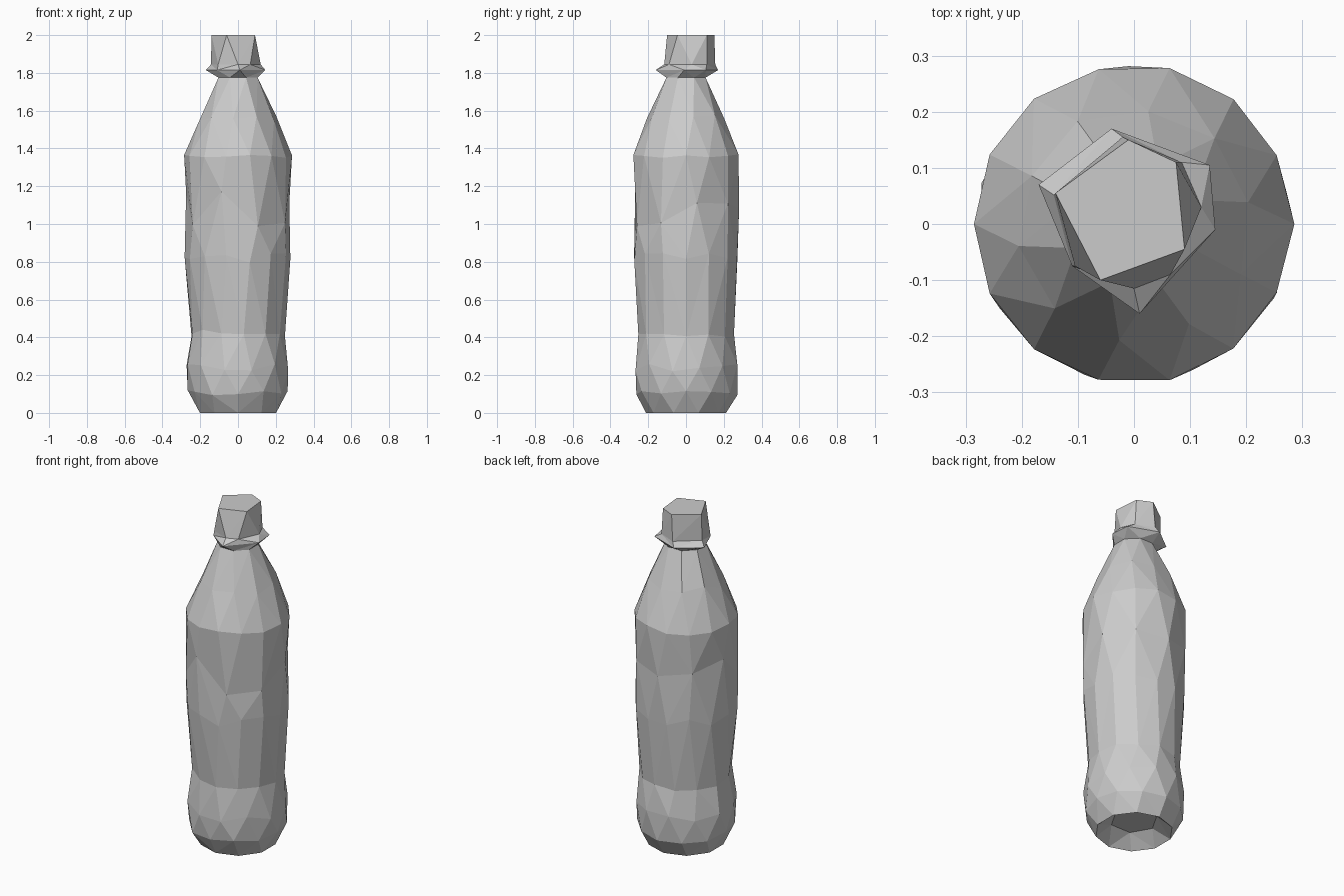
import bpy, bmesh, random
from math import cos, sin, atan2, pi, tau

random.seed(4)
if "Cube" in bpy.data.objects:
    bpy.data.objects.remove(bpy.data.objects["Cube"], do_unlink=True)

grey = bpy.data.materials.new("plain grey")
grey.use_nodes = True
COLOUR = (0.6, 0.6, 0.6, 1)
grey.diffuse_color = COLOUR
grey.node_tree.nodes["Principled BSDF"].inputs["Base Color"].default_value = COLOUR


def circle(z, r, n, turn=0.0, wobble_z=0.0, wobble_r=0.0):
    """Irregular polygon ring; turn is in steps of one side."""
    pts = []
    for i in range(n):
        a = tau * (i + turn) / n
        rr = r + random.uniform(-wobble_r, wobble_r)
        pts.append((rr * cos(a), rr * sin(a), z + random.uniform(-wobble_z, wobble_z)))
    return pts


def polygon(z, pts):
    return [(x, y, z) for x, y in pts]


def angle(v):
    return atan2(v.co.y, v.co.x) % tau


def zip_rings(bm, low, high):
    """Triangulate between two rings that may have different side counts."""
    i = j = 0
    n, m = len(low), len(high)
    la = [angle(v) for v in low] + [angle(low[0]) + tau]
    ha = [angle(v) for v in high] + [angle(high[0]) + tau]
    while i < n or j < m:
        a, b = low[i % n], high[j % m]
        if j == m or (i < n and la[i + 1] + la[i] <= ha[j + 1] + ha[j]):
            bm.faces.new((a, low[(i + 1) % n], b))
            i += 1
        else:
            bm.faces.new((a, high[(j + 1) % m], b))
            j += 1


def loft(name, rings, close_start=False, close_end=False):
    bm = bmesh.new()
    loops = [sorted([bm.verts.new(p) for p in ring], key=angle) for ring in rings]
    for low, high in zip(loops, loops[1:]):
        zip_rings(bm, low, high)
    if close_start:
        bm.faces.new(loops[0][::-1])
    if close_end:
        bm.faces.new(loops[-1])
    bmesh.ops.recalc_face_normals(bm, faces=bm.faces)
    mesh = bpy.data.meshes.new(name)
    bm.to_mesh(mesh)
    bm.free()
    mesh.materials.append(grey)
    obj = bpy.data.objects.new(name, mesh)
    bpy.context.collection.objects.link(obj)
    return obj


# Body: hollowed foot, waisted label area, tapering shoulder
neck = circle(1.775, 0.112, 8, 0.5)
loft("bottle_body", [
    circle(0.07, 0.13, 6),
    circle(0.0, 0.212, 10, 0.5),
    circle(0.11, 0.268, 12, 0, 0.02, 0.006),
    circle(0.24, 0.277, 12, 0.5, 0.02, 0.005),
    circle(0.42, 0.252, 13, 0, 0.02, 0.004),
    circle(0.82, 0.28, 14, 0, 0.03, 0.003),
    circle(1.08, 0.279, 9, 0.3, 0.1, 0.004),
    circle(1.36, 0.284, 14, 0, 0.01, 0.002),
    circle(1.57, 0.206, 10, 0.3, 0.03, 0.005),
    neck,
], close_start=True)

# Collar: jagged ring flaring out under the cap
cap_foot = polygon(1.845, [(-0.143, 0.052), (-0.02, 0.155), (0.085, 0.11),
                           (0.12, 0.03), (0.065, -0.09), (0.0, -0.115), (-0.105, -0.075)])
loft("neck_collar", [
    neck,
    polygon(1.815, [(-0.17, 0.07), (-0.04, 0.17), (0.135, 0.105),
                    (0.145, -0.01), (0.01, -0.16), (-0.11, -0.075)]),
    cap_foot,
])

# Cap: lopsided five-sided stopper
loft("bottle_cap", [
    cap_foot,
    polygon(2.0, [(-0.14, 0.055), (-0.01, 0.15), (0.075, 0.11),
                  (0.09, -0.045), (-0.06, -0.1)]),
], close_end=True)
